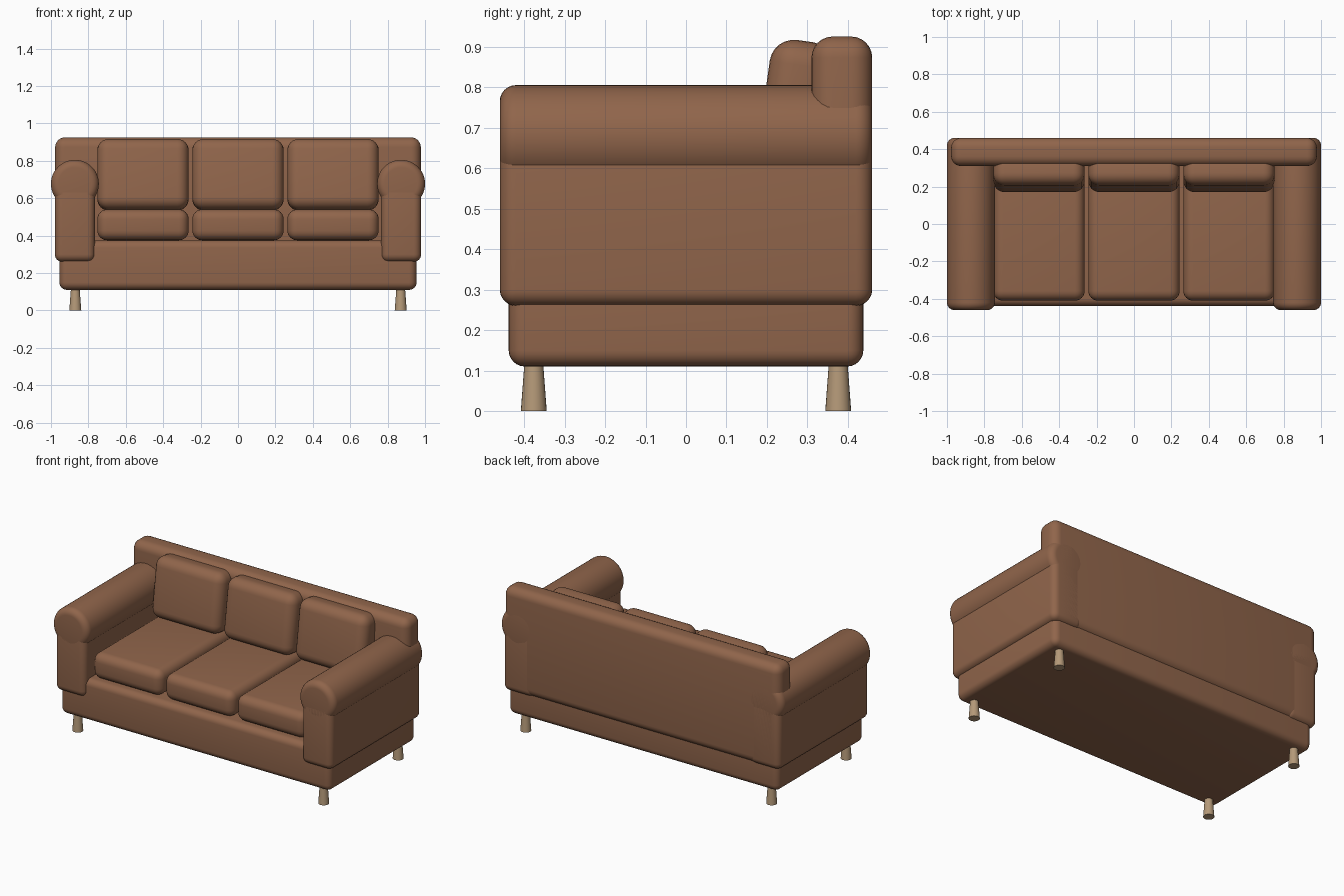
import bpy, math

if "Cube" in bpy.data.objects:
    bpy.data.objects.remove(bpy.data.objects["Cube"])

def material(name, rgb):
    m = bpy.data.materials.new(name)
    m.diffuse_color = (*rgb, 1)
    m.use_nodes = True
    m.node_tree.nodes["Principled BSDF"].inputs["Base Color"].default_value = m.diffuse_color
    return m

LEATHER = material("brown leather", (0.28, 0.13, 0.07))
WOOD = material("light wood", (0.46, 0.32, 0.19))

def finish(ob, name, mat, bevel=0, segments=6, angle=40):
    ob.name = name
    ob.data.materials.append(mat)
    if bevel:
        mod = ob.modifiers.new("round edges", 'BEVEL')
        mod.width = bevel
        mod.segments = segments
        mod.limit_method = 'ANGLE'
        mod.angle_limit = math.radians(angle)
        bpy.ops.object.modifier_apply(modifier=mod.name)
    bpy.ops.object.shade_smooth_by_angle(angle=math.radians(40))
    return ob

def soft_box(name, center, size, bevel, tilt=0):
    bpy.ops.mesh.primitive_cube_add(size=1, location=center)
    ob = bpy.context.object
    ob.scale = size
    bpy.ops.object.transform_apply(location=False, rotation=False, scale=True)
    ob.rotation_euler.x = tilt
    return finish(ob, name, LEATHER, bevel)

# Base frame and backrest
soft_box("base", (0, 0, 0.2425), (1.91, 0.876, 0.265), 0.04)
soft_box("backrest", (0, 0.385, 0.5925), (1.955, 0.15, 0.665), 0.052)

# Arms: upright panel with a rolled top
for side, s in (("left", -1), ("right", 1)):
    soft_box(side + "_arm_panel", (s * 0.872, 0, 0.465), (0.215, 0.92, 0.41), 0.04)
    bpy.ops.mesh.primitive_cylinder_add(vertices=48, radius=0.128, depth=0.92,
                                        location=(s * 0.872, 0, 0.677),
                                        rotation=(math.pi / 2, 0, 0))
    finish(bpy.context.object, side + "_arm_roll", LEATHER, 0.04)

# Seat and back cushions
for i in (-1, 0, 1):
    soft_box(f"seat_cushion_{i + 2}", (i * 0.508, -0.035, 0.4575), (0.488, 0.75, 0.165), 0.052)
    soft_box(f"back_cushion_{i + 2}", (i * 0.508, 0.268, 0.7255), (0.488, 0.16, 0.38), 0.06,
             -math.radians(8))

# Tapered legs
for sx in (-1, 1):
    for sy in (-1, 1):
        bpy.ops.mesh.primitive_cone_add(vertices=24, radius1=0.032, radius2=0.023, depth=0.12,
                                        location=(sx * 0.87, sy * 0.376, 0.06))
        finish(bpy.context.object,
               f"{'front' if sy < 0 else 'back'}_{'left' if sx < 0 else 'right'}_leg", WOOD)
